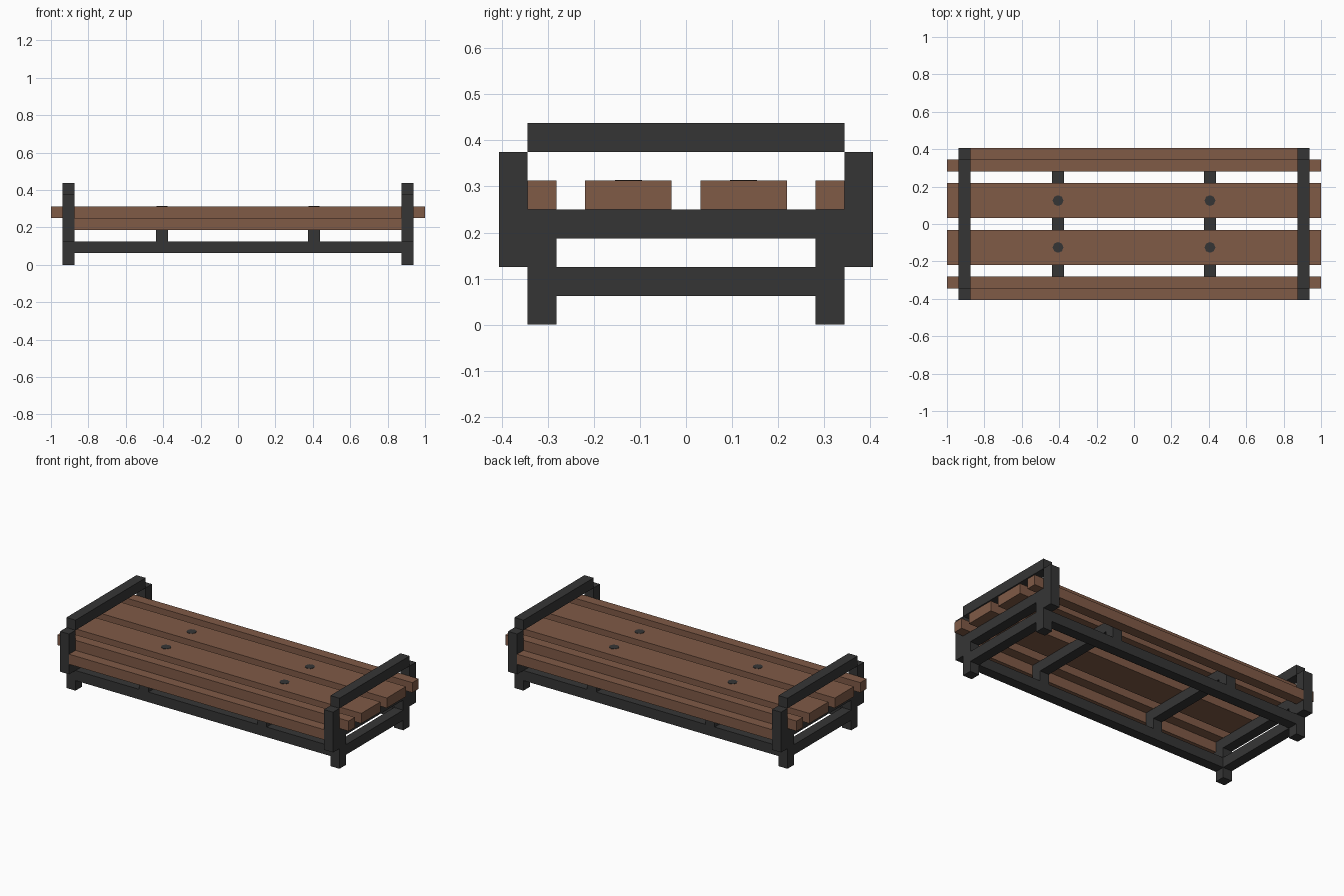
import bpy, bmesh

if "Cube" in bpy.data.objects:
    bpy.data.objects.remove(bpy.data.objects["Cube"])

U = 0.0625  # beam thickness, the module of the whole design


def material(name, rgb):
    m = bpy.data.materials.new(name)
    m.diffuse_color = (*rgb, 1)
    m.use_nodes = True
    m.node_tree.nodes["Principled BSDF"].inputs["Base Color"].default_value = m.diffuse_color
    return m


WOOD = material("brown wood", (0.215, 0.103, 0.062))
METAL = material("dark metal", (0.036, 0.036, 0.036))


def finish(name, bm, mat):
    me = bpy.data.meshes.new(name)
    bm.to_mesh(me)
    bm.free()
    me.materials.append(mat)
    ob = bpy.data.objects.new(name, me)
    bpy.context.collection.objects.link(ob)


def box(name, x, y, z, mat):
    """Box from (min, max) ranges."""
    bm = bmesh.new()
    bmesh.ops.create_cube(bm, size=1)
    for v in bm.verts:
        for i, (lo, hi) in enumerate((x, y, z)):
            v.co[i] = (lo + hi) / 2 + v.co[i] * (hi - lo)
    finish(name, bm, mat)


def side(s, lo, hi):
    return tuple(sorted((s * lo, s * hi)))


IN, MID, OUT = 4.5 * U, 5.5 * U, 6.5 * U   # y steps of the frame
X0, X1 = 14 * U, 15 * U                    # x range of the end frames

# End frames: crossbars, legs and arm posts
for sx in (-1, 1):
    x = side(sx, X0, X1)
    for name, z in (("lower_crossbar", U), ("seat_crossbar", 3 * U)):
        box(name, x, (-IN, IN), (z, z + U), METAL)
    box("arm_bar", x, (-MID, MID), (6 * U, 7 * U), METAL)
    for sy in (-1, 1):
        box("leg", x, side(sy, IN, MID), (0, 4 * U), METAL)
        box("arm_post", x, side(sy, MID, OUT), (2 * U, 6 * U), METAL)

# Long sides: metal rail, wooden apron and seat slats
for sy in (-1, 1):
    box("long_rail", (-X0, X0), side(sy, IN, MID), (U, 2 * U), METAL)
    box("side_apron", (-X0, X0), side(sy, MID, OUT), (3 * U, 4 * U), WOOD)
    box("narrow_slat", (-1, 1), side(sy, IN, MID), (4 * U, 5 * U), WOOD)
    box("wide_slat", (-1, 1), side(sy, 0.5 * U, 3.5 * U), (4 * U, 5 * U), WOOD)

# Middle supports with short posts, and bolts in the wide slats
for sx in (-1, 1):
    x = side(sx, 6 * U, 7 * U)
    box("middle_support", x, (-MID, MID), (3 * U, 4 * U), METAL)
    for sy in (-1, 1):
        box("support_post", x, side(sy, IN, MID), (2 * U, 3 * U), METAL)
        bm = bmesh.new()
        bmesh.ops.create_cone(bm, cap_ends=True, segments=8, radius1=0.029,
                              radius2=0.029, depth=0.008)
        bmesh.ops.translate(bm, verts=bm.verts,
                            vec=(sx * 6.5 * U, sy * 2 * U, 5 * U - 0.002))
        finish("bolt", bm, METAL)
